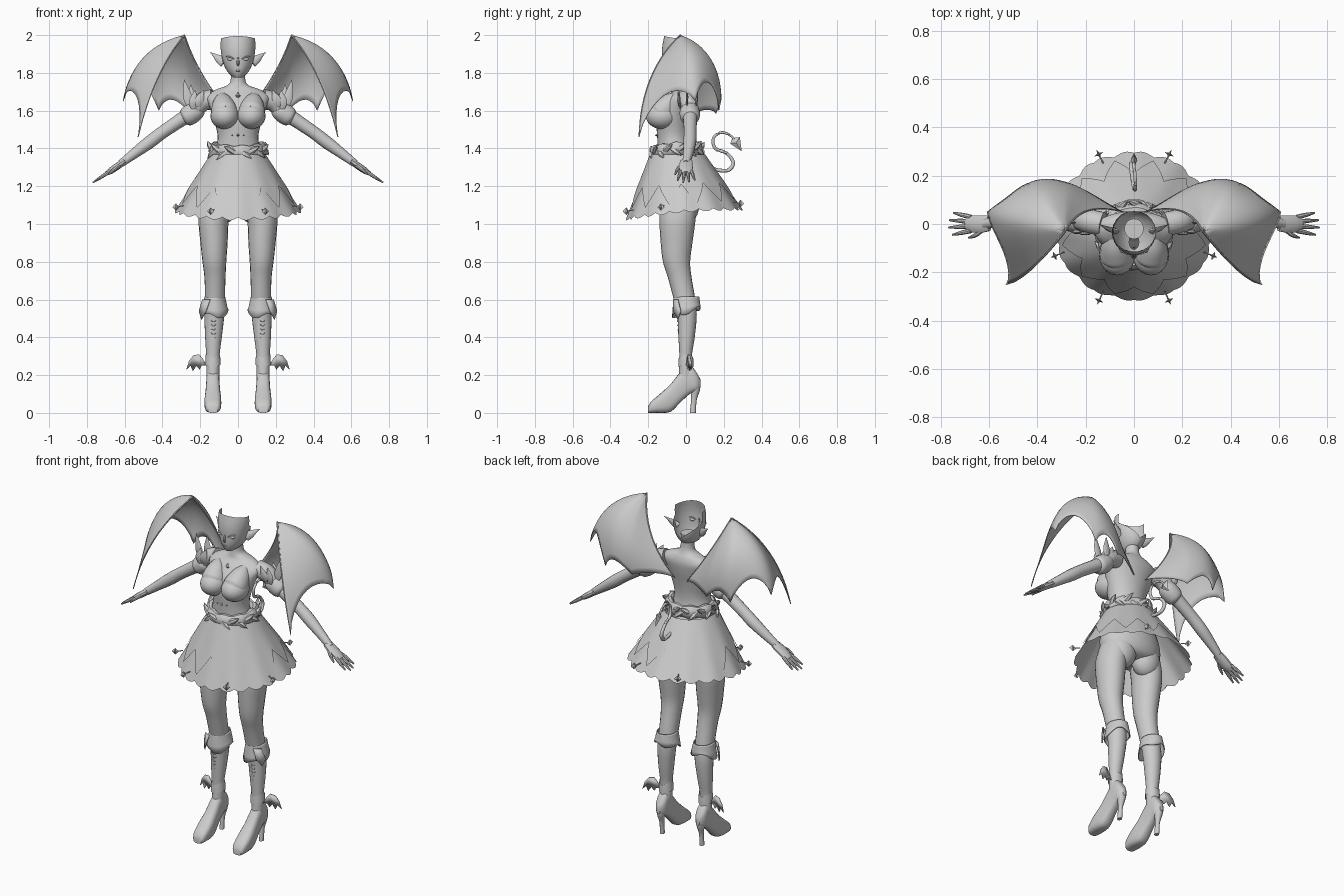
import bpy, bmesh, math, random
from mathutils import Vector as V

random.seed(4)
grey = bpy.data.materials.new("plain grey")
grey.diffuse_color = (0.6, 0.6, 0.6, 1)
sin, cos, pi, tau = math.sin, math.cos, math.pi, math.tau


def add(name, verts, faces, mirror=False, thick=0, angle=40):
    me = bpy.data.meshes.new(name)
    me.from_pydata([tuple(v) for v in verts], [], faces)
    bm = bmesh.new()
    bm.from_mesh(me)
    bmesh.ops.recalc_face_normals(bm, faces=bm.faces)
    bm.to_mesh(me)
    bm.free()
    me.materials.append(grey)
    ob = bpy.data.objects.new(name, me)
    bpy.context.collection.objects.link(ob)
    bpy.ops.object.select_all(action='DESELECT')
    ob.select_set(True)
    bpy.context.view_layer.objects.active = ob
    bpy.ops.object.shade_smooth_by_angle(angle=math.radians(angle))
    if thick:
        ob.modifiers.new("thickness", 'SOLIDIFY').thickness = thick
    if mirror:
        ob.modifiers.new("mirror", 'MIRROR').use_mirror_merge = False
    return ob


def skin(name, rings, closed=True, caps=True, loop=False, **kw):
    """Join equal-length point rings into a surface."""
    n, k = len(rings[0]), len(rings)
    verts = [p for r in rings for p in r]
    faces = [(i % k * n + j, i % k * n + (j + 1) % n, (i + 1) % k * n + (j + 1) % n, (i + 1) % k * n + j)
             for i in range(k if loop else k - 1) for j in range(n if closed else n - 1)]
    if caps and closed and not loop:
        faces += [tuple(range(n)), tuple(range((k - 1) * n, k * n))]
    return add(name, verts, faces, **kw)


def smooth(rows, sub=4):
    """Catmull-Rom through rows of numbers."""
    out = []
    for i in range(len(rows) - 1):
        a, b, c, d = (rows[max(0, min(len(rows) - 1, i + o))] for o in (-1, 0, 1, 2))
        for s in range(sub):
            t = s / sub
            out.append([0.5 * (2 * q + (r - p) * t + (2 * p - 5 * q + 4 * r - w) * t * t
                               + (3 * q - p - 3 * r + w) * t ** 3) for p, q, r, w in zip(a, b, c, d)])
    return out + [list(rows[-1])]


def loft(name, rows, n=24, sub=4, **kw):
    """Stacked ellipses; row = x, y, z, rx, ry."""
    return skin(name, [[(x + rx * cos(j * tau / n), y + ry * sin(j * tau / n), z) for j in range(n)]
                       for x, y, z, rx, ry in smooth(rows, sub)], **kw)


def tube(name, rows, n=10, sub=4, flat=1, **kw):
    """Round bar along a path; row = x, y, z, radius."""
    rows = smooth(rows, sub)
    rings = []
    for i, r in enumerate(rows):
        d = (V(rows[min(i + 1, len(rows) - 1)][:3]) - V(rows[max(i - 1, 0)][:3])).normalized()
        u = d.cross(V((0, 1, 0)) if abs(d.y) < .9 else V((1, 0, 0))).normalized()
        w = d.cross(u)
        rings.append([V(r[:3]) + (u * cos(j * tau / n) + w * sin(j * tau / n) * flat) * r[3] for j in range(n)])
    return skin(name, rings, **kw)


def ball(name, c, r, mirror=False):
    rings = [[(c[0] + r[0] * sin(a) * cos(b), c[1] + r[1] * sin(a) * sin(b), c[2] + r[2] * cos(a))
              for b in [j * tau / 20 for j in range(20)]] for a in [.02 + i * (pi - .04) / 12 for i in range(13)]]
    return skin(name, rings, mirror=mirror)


# Body, neck and bust
loft("torso", [(0, -.04, 1.075, .08, .06), (0, -.035, 1.1, .17, .11), (0, -.035, 1.18, .19, .128),
               (0, -.04, 1.3, .15, .11), (0, -.06, 1.4, .117, .09), (0, -.065, 1.47, .108, .088),
               (0, -.062, 1.55, .128, .095), (0, -.045, 1.62, .15, .092), (0, -.022, 1.675, .165, .075),
               (0, -.01, 1.71, .12, .055), (0, -.012, 1.735, .055, .045), (0, -.015, 1.77, .038, .038),
               (0, -.02, 1.84, .04, .042)], n=28)
ball("bust", (.07, -.125, 1.572), (.076, .088, .07), True)
tube("bust_slope", [(.085, -.045, 1.675, .028), (.08, -.085, 1.64, .055), (.073, -.125, 1.595, .070),
                    (.07, -.15, 1.575, .06)], 18, mirror=True)
ball("buttock", (.085, -.002, 1.1), (.085, .072, .10), True)

# Open-backed face with ears, nose, eyes and lips
face = [(1.775, .02, .03, -.075), (1.79, .042, .065, -.05), (1.82, .064, .085, -.04), (1.86, .081, .092, -.035),
        (1.91, .09, .095, -.033), (1.95, .092, .094, -.03), (1.995, .09, .085, -.03)]
rings = []
for z, rx, ry, cy in smooth(face, 3):
    reach = pi + (1.65 - pi) * min(1, max(0, (z - 1.835) / .09))
    rings.append([(rx * sin(a), cy - ry * cos(a), z - (.012 * sin(a) ** 2 if z > 1.98 else 0))
                  for a in [(-1 + j / 14) * reach for j in range(29)]])
skin("face", rings, closed=False)
tube("nose", [(0, -.124, 1.885, .004), (0, -.133, 1.852, .008), (0, -.125, 1.84, .005)], 8)
tube("ear", [(.075, -.03, 1.855, .026), (.10, -.022, 1.873, .022), (.125, -.01, 1.893, .01),
             (.147, 0, 1.908, .001)], 8, flat=.45, mirror=True)
tube("eyelid", [(.018, -.126, 1.872, .002), (.04, -.119, 1.884, .004), (.062, -.104, 1.887, .002)], 6, mirror=True)
ball("eye", (.04, -.114, 1.873), (.018, .007, .008), True)
tube("lips", [(-.018, -.117, 1.811, .001), (0, -.123, 1.812, .005), (.018, -.117, 1.811, .001)], 6)

# Arms, hands, shoulder puffs and flame-shaped leaves
tube("arm", [(.13, .0, 1.665, .05), (.19, .012, 1.645, .05), (.235, .02, 1.595, .043), (.30, .022, 1.553, .037),
             (.40, .022, 1.485, .034), (.47, .02, 1.432, .034), (.56, .01, 1.365, .026), (.62, 0, 1.32, .02)],
     14, mirror=True)
tube("palm", [(.60, .003, 1.332, .016), (.635, 0, 1.308, .018), (.67, 0, 1.284, .017), (.695, 0, 1.268, .012)],
     10, flat=2.1, mirror=True)
for k in range(4):
    y, l = -.028 + .019 * k, (.062, .078, .075, .058)[k]
    tube("finger", [(.675, y, 1.281, .010), (.69 + l * .4, y * 1.3, 1.272 - l * .28, .009),
                    (.69 + l, y * 1.6, 1.268 - l * .62, .004)], 8, mirror=True)
tube("thumb", [(.625, -.02, 1.312, .011), (.655, -.045, 1.29, .010), (.685, -.057, 1.262, .004)], 8, mirror=True)
tube("shoulder_puff", [(.205, .012, 1.625, .035), (.22, .018, 1.605, .050), (.245, .02, 1.585, .054),
                       (.275, .021, 1.565, .05), (.29, .022, 1.556, .033)], 16, mirror=True)
for x, y, z, tx, tz in ((.21, -.035, 1.62, .18, 1.71), (.235, -.03, 1.61, .225, 1.71),
                        (.25, .005, 1.61, .285, 1.765), (.235, .05, 1.61, .25, 1.74), (.20, .045, 1.63, .2, 1.70)):
    tube("shoulder_leaf", [(x, y, z, .012), ((x * 2 + tx) / 3 + .005, y * 1.15, z + (tz - z) * .4, .024),
                           (tx, y * 1.2, tz, .001)], 6, flat=.3, mirror=True)

# Wings: rounded membrane fanned from the top tip, scalloped between its points
top = V((.285, -.03, 2.0))
ribs = [((.45, -.24, 1.8), (.53, -.25, 1.46)), ((.56, .0, 1.93), (.61, .05, 1.65)),
        ((.46, .19, 1.93), (.42, .175, 1.6)), ((.30, .21, 1.83), (.25, .16, 1.585)),
        ((.22, .10, 1.80), (.04, .05, 1.58))]


def rib(i, t):
    c, e = V(ribs[i][0]), V(ribs[i][1])
    return top * (1 - t) ** 2 + c * 2 * t * (1 - t) + e * t * t


SUB = 10
rings = []
for i in range(SUB * 4 + 1):
    k, f = min(i // SUB, 3), i / SUB - min(i // SUB, 3)
    reach = 1 - (.22, .2, .12, .05)[k] * max(0, sin(pi * f)) ** .8
    rings.append([V(smooth([rib(r, t * reach) for r in range(5)], SUB)[i])
                  for t in [.02 + .98 * j / 14 for j in range(15)]])
skin("wing_membrane", rings, closed=False, mirror=True, thick=.004, angle=60)
for i in (0, 4):
    tube("wing_edge", [(*rib(i, t / 6), .005 - .0005 * t) for t in range(7)], 6, 2, mirror=True)


# Skirt: scalloped under layer and zigzag over layer
def skirt_point(a, t, off=0):
    fold = 1 + .015 * t * cos(12 * a)
    rx, ry = .14 + .185 * t, .14 + .16 * t
    y = -cos(a)
    return ((rx * fold + off) * sin(a), -.045 + .035 * t + (ry * fold + off) * y,
            1.365 - t * (.305 - .025 * y - .015 * sin(a) ** 2) + off * .6)


N = 144
ang = [j * tau / N for j in range(N)]
skin("skirt", [[skirt_point(a, i / 12 * (1 + .05 * abs(sin(12 * a)) * (i == 12))) for a in ang] for i in range(13)],
     caps=False)
skin("skirt_zigzag_layer", [[skirt_point(a, i / 10 * (.9 - .36 * abs(a / tau * 12 % 1 * 2 - 1)), .006) for a in ang]
                            for i in range(11)], caps=False)
for a in (24, 69, 156):
    p = V(skirt_point(math.radians(a), .9, .005))
    d = V((p.x, p.y, 0)).normalized()
    q = p + d * .042 + V((0, 0, -.008))
    tube("charm_cord", [(*p, .003), (*q, .003)], 6, 1, mirror=True)
    side = d.cross(V((0, 0, 1)))
    star = [q + (d * cos(j * pi / 4) + side * sin(j * pi / 4)) * (.007 if j % 2 else .02) for j in range(8)]
    add("charm_star", star + [q + V((0, 0, .02)), q - V((0, 0, .02))],
        [(j, (j + 1) % 8, e) for j in range(8) for e in (8, 9)], mirror=True, angle=10)

# Fur belt, dipping at the front, with swept tufts
belt = []
for j in range(48):
    a = j * tau / 48
    out, r = V((sin(a), -cos(a), 0)), .026 + .003 * sin(9 * a)
    c = V((.125 * sin(a), -.052 - .112 * cos(a), 1.398 - .018 * max(0, cos(a))))
    belt.append([c + out * cos(b) * r + V((0, 0, 1)) * sin(b) * r * 1.4 for b in [k * tau / 10 for k in range(10)]])
skin("fur_belt", belt, loop=True)
for j in range(20):
    a = (j + .5) * tau / 20
    s, w = (1 if j % 2 else -1), (1 if a < pi else -1)
    c = V((.135 * sin(a), -.052 - .122 * cos(a), 1.398 - .018 * max(0, cos(a))))
    e = c + V((.02 * sin(a) + w * .05 * cos(a), -.02 * cos(a) + w * .05 * sin(a), s * random.uniform(.03, .045)))
    tube("fur_tuft", [(*c, .018), (*(c.lerp(e, .5) + V((sin(a), -cos(a), 0)) * .004), .014), (*e, .001)], 6, 2)

# Tail with arrow point
tube("tail", [(0, .12, 1.30, .010), (0, .17, 1.285, .010), (-.005, .225, 1.285, .010), (-.01, .25, 1.325, .010),
              (-.01, .215, 1.375, .009), (0, .155, 1.40, .009), (.005, .145, 1.455, .008), (.005, .19, 1.485, .007),
              (.0, .24, 1.465, .006), (0, .262, 1.43, .005)], 10)
add("tail_point", [(0, .245, 1.455), (0, .285, 1.46), (0, .295, 1.385), (0, .235, 1.425), (.014, .265, 1.43),
                   (-.014, .265, 1.43)], [(i, (i + 1) % 4, k) for i in range(4) for k in (4, 5)], angle=10)

# Legs, boots, heels
loft("leg", [(.10, -.04, 1.15, .08, .095), (.128, -.045, 1.03, .080, .096), (.127, -.05, .9, .072, .084),
             (.125, -.05, .8, .063, .072), (.122, -.034, .72, .056, .063), (.122, -.012, .62, .053, .058),
             (.125, .005, .52, .053, .052), (.13, .003, .4, .044, .043), (.133, -.002, .3, .035, .033),
             (.133, 0, .24, .035, .036), (.133, .005, .17, .034, .045)], n=20, mirror=True)
foot = [(-.20, 0, .035, .026), (-.185, 0, .06, .038), (-.15, 0, .09, .044), (-.11, 0, .125, .044),
        (-.075, .01, .16, .040), (-.03, .055, .215, .036), (.02, .1, .25, .034), (.055, .115, .215, .030),
        (.077, .135, .175, .012)]


def se(v):
    return math.copysign(abs(v) ** .7, v)


skin("shoe", [[(.133 + w * se(cos(b)), y, (lo + hi) / 2 + (hi - lo) / 2 * se(sin(b)))
               for b in [k * tau / 20 for k in range(20)]] for y, lo, hi, w in smooth(foot, 3)], mirror=True)
loft("heel", [(.133, .036, 0, .013, .016), (.133, .042, .07, .013, .015), (.133, .05, .12, .022, .024),
              (.133, .05, .16, .03, .026)], n=12, mirror=True)
skin("ankle_band", [[(.133 + r * cos(a), r * sin(a), z + .02 * k * (abs(cos(a)) - .5)) for a in
                     [j * tau / 20 for j in range(20)]] for z, r, k in ((.245, .041, 1), (.275, .04, 0), (.3, .038, 1))],
     caps=False, mirror=True)

# Boot cuffs with pointed hem, laces and side flap
skin("boot_cuff", [[(.123 + (.055 + .018 * t) * cos(a), .002 + (.068 + .008 * t) * sin(a),
                     .615 - t * (.082 - .022 * sin(a)) - (.012 * cos(a * 3) if t > .9 else 0))
                    for a in [k * tau / 36 for k in range(36)]] for t in (0, .12, .4, .7, 1)],
     caps=False, mirror=True, thick=.005)
add("cuff_flap", [(.15, -.07, .6), (.19, -.045, .6), (.208, -.03, .54), (.195, -.045, .495), (.17, -.07, .54)],
    [(0, 1, 2, 3, 4)], mirror=True, thick=.006)
for k in range(5):
    z = .49 - k * .022
    tube("boot_lace", [(.117, -.044 + k * .002, z, .002), (.13, -.047 + k * .002, z - .008, .002),
                       (.143, -.044 + k * .002, z, .002)], 6, 2, mirror=True)

# Small wings at the ankles
bat = [(.165, .25), (.185, .285), (.205, .31), (.235, .305), (.258, .275), (.272, .23), (.25, .25), (.238, .222),
       (.22, .25), (.203, .23), (.192, .25)]
add("ankle_wing", [(x, .005 + (x - .165) * .25, z) for x, z in bat], [tuple(range(11))], mirror=True, thick=.006)

# Diamond plates on chest and belly
for x, y, z, s in ((0, -.103, 1.68, .022), (0, -.157, 1.47, .012), (.03, -.15, 1.47, .008), (-.03, -.15, 1.47, .008)):
    add("diamond_plate", [(x, y + .012, z - s), (x + s * .6, y, z), (x, y + .008, z + s), (x - s * .6, y, z),
                          (x, y - .008, z)], [(i, (i + 1) % 4, 4) for i in range(4)], angle=10)
